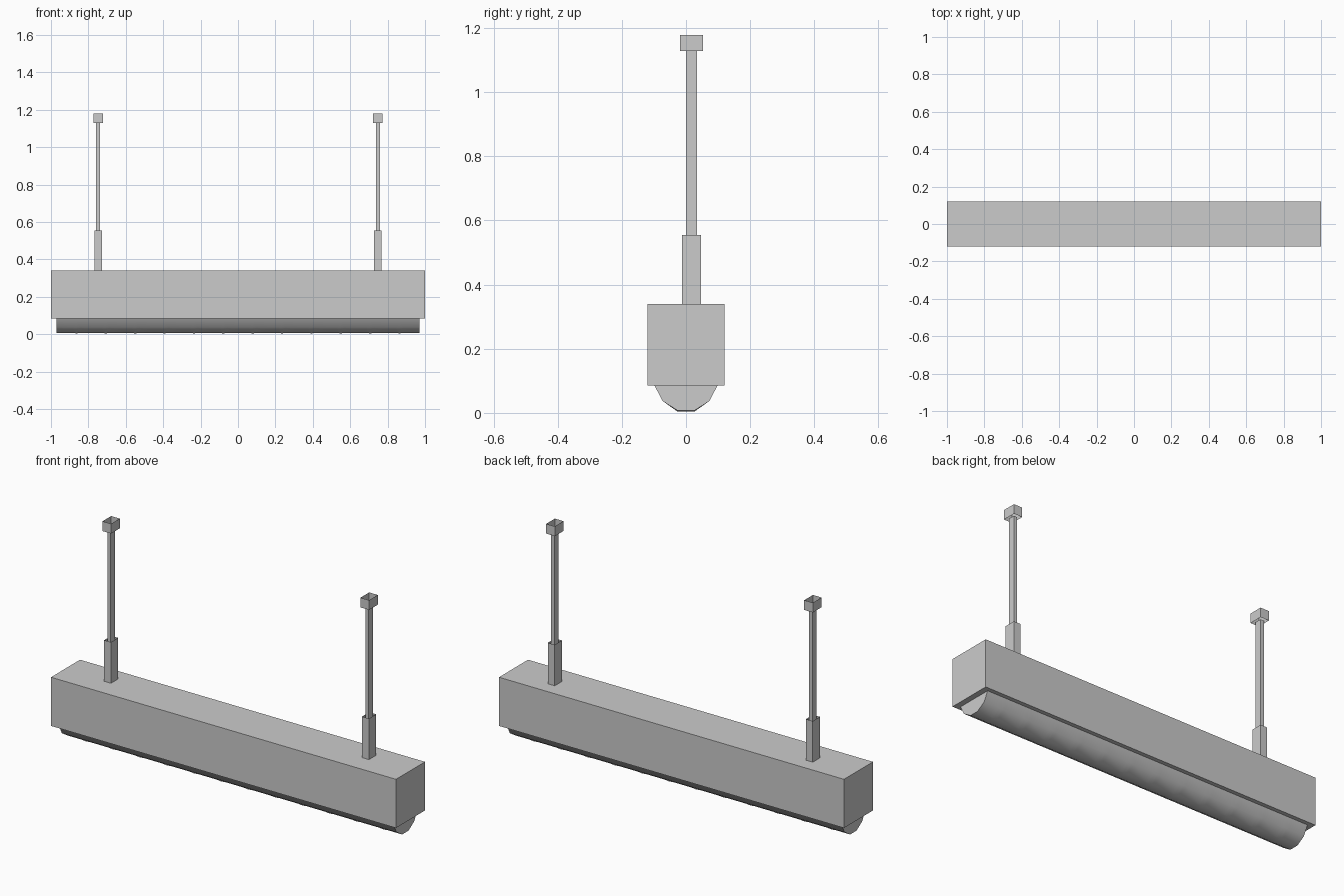
import bpy, bmesh, math

if "Cube" in bpy.data.objects:
    bpy.data.objects.remove(bpy.data.objects["Cube"])


def finish(name, bm, smooth=None):
    bmesh.ops.recalc_face_normals(bm, faces=bm.faces)
    mesh = bpy.data.meshes.new(name)
    bm.to_mesh(mesh)
    bm.free()
    ob = bpy.data.objects.new(name, mesh)
    bpy.context.collection.objects.link(ob)
    if smooth:
        bpy.ops.object.select_all(action='DESELECT')
        ob.select_set(True)
        bpy.context.view_layer.objects.active = ob
        bpy.ops.object.shade_smooth_by_angle(angle=math.radians(smooth))
    return ob


def box(name, x0, x1, y0, y1, z0, z1, open_ends=False):
    bm = bmesh.new()
    bmesh.ops.create_cube(bm, size=1)
    for v in bm.verts:
        v.co.x = x1 if v.co.x > 0 else x0
        v.co.y = y1 if v.co.y > 0 else y0
        v.co.z = z1 if v.co.z > 0 else z0
    if open_ends:
        bm.normal_update()
        ends = [f for f in bm.faces if abs(f.normal.z) > 0.5]
        bmesh.ops.delete(bm, geom=ends, context='FACES_ONLY')
    return finish(name, bm)


# Housing
box("housing", -1, 1, -0.12, 0.12, 0.085, 0.34)

# Diffuser: faceted trough with slight dips along its underside
profile = [(-0.098, 0.085), (-0.073, 0.037), (-0.026, 0.007),
           (0.026, 0.007), (0.073, 0.037), (0.098, 0.085)]
marks = [(i - 5.5) * 0.157 for i in range(12)]
stations = [(-0.97, 0)]
for m in marks:
    stations += [(m - 0.02, 0), (m, 0.003), (m + 0.02, 0)]
stations.append((0.97, 0))
bm = bmesh.new()
rings = [[bm.verts.new((x, y, z - (dip if z < 0.02 else 0))) for y, z in profile]
         for x, dip in stations]
for a, b in zip(rings, rings[1:]):
    for i in range(len(profile) - 1):
        bm.faces.new((a[i], a[i + 1], b[i + 1], b[i]))
bm.faces.new(rings[0])
bm.faces.new(rings[-1])
finish("diffuser", bm, smooth=60)

# Hangers: sleeve, rod and ceiling cup on each side
for side, cx in (("left", -0.748), ("right", 0.748)):
    for part, hx, hy, z0, z1 in (("sleeve", 0.02, 0.03, 0.34, 0.555),
                                 ("rod", 0.01, 0.0175, 0.34, 1.13),
                                 ("ceiling_cup", 0.025, 0.036, 1.128, 1.179)):
        box(f"{part}_{side}", cx - hx, cx + hx, 0.0175 - hy, 0.0175 + hy,
            z0, z1, open_ends=True)
